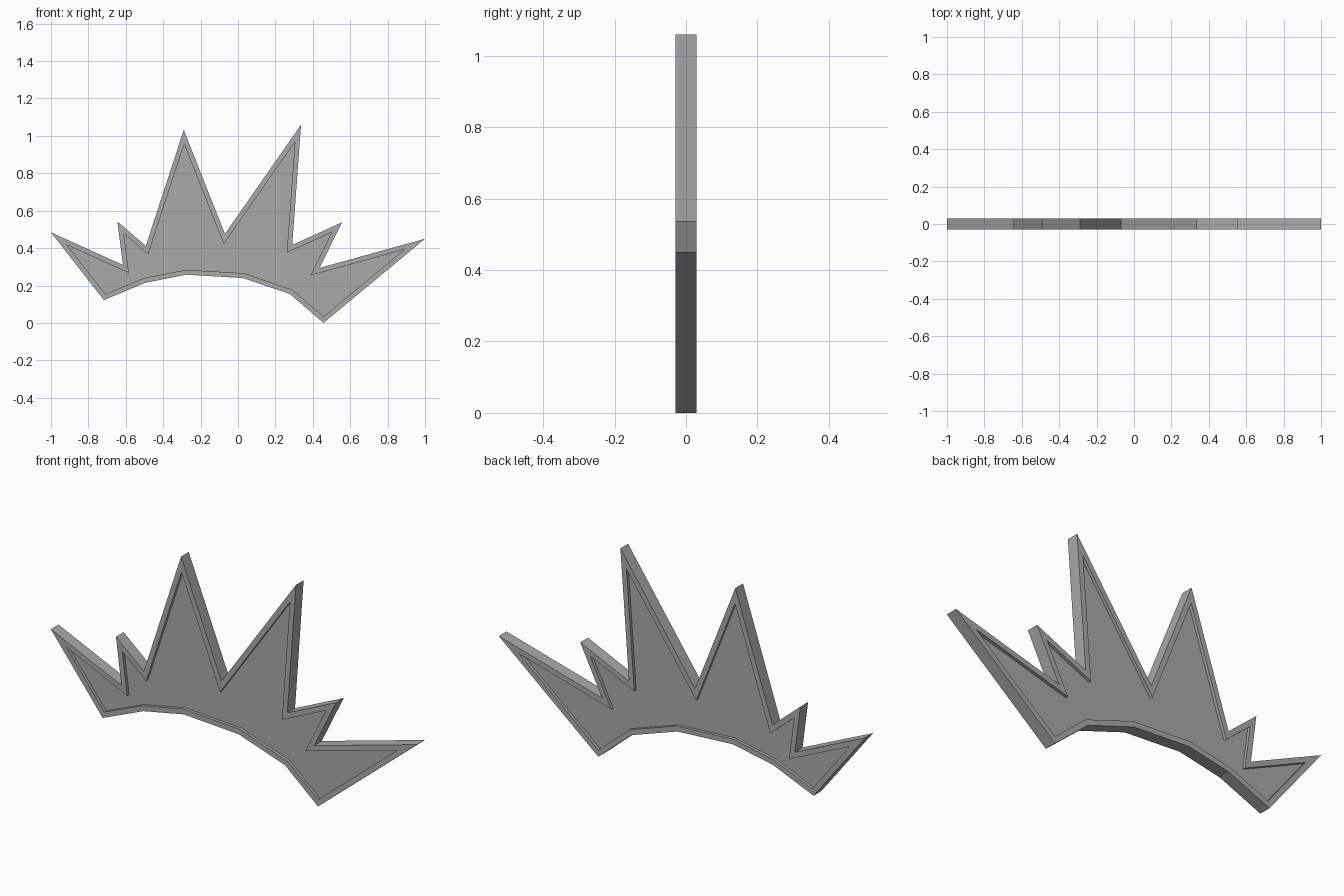
import bpy
import bmesh
from mathutils import Vector

if "Cube" in bpy.data.objects:
    bpy.data.objects.remove(bpy.data.objects["Cube"], do_unlink=True)

HALF_DEPTH = 0.03    # half thickness of the plate
RIM = 0.026          # width of the raised border
RECESS = 0.015       # depth of the sunken panel

grey = bpy.data.materials.new("plain_grey")
grey.use_nodes = True
grey.diffuse_color = (0.4, 0.4, 0.4, 1)
grey.node_tree.nodes["Principled BSDF"].inputs["Base Color"].default_value = (0.4, 0.4, 0.4, 1)

# Outline in x, z: spikes from right to left, then the arched lower edge back
spikes = [(-1, .484), (-.615, .31), (-.645, .542), (-.493, .412), (-.29, 1.032), (-.07, .476),
          (.337, 1.06), (.29, .417), (.556, .538), (.436, .294), (1, .45)]
arch = [(.457, 0), (.277, .155), (.026, .24), (-.275, .258), (-.495, .215), (-.717, .122)]
outline = [Vector(p) for p in spikes + arch]


def inward(points, distance):
    """Offset a clockwise outline inward with mitred corners."""
    result = []
    for i, p in enumerate(points):
        a = (p - points[i - 1]).normalized()
        b = (points[(i + 1) % len(points)] - p).normalized()
        na, nb = Vector((a.y, -a.x)), Vector((b.y, -b.x))
        result.append(p + (na + nb) * distance / (1 + na.dot(nb)))
    return result


panel = inward(outline, RIM)
bm = bmesh.new()


def ring(points, y):
    return [bm.verts.new((p.x, y, p.y)) for p in points]


def bridge(first, second):
    n = len(first)
    for i in range(n):
        j = (i + 1) % n
        bm.faces.new((first[i], first[j], second[j], second[i]))


# Rings run from the front panel, over the rim, to the back panel
floor = HALF_DEPTH - RECESS
rings = [ring(panel, -floor), ring(panel, -HALF_DEPTH), ring(outline, -HALF_DEPTH),
         ring(outline, HALF_DEPTH), ring(panel, HALF_DEPTH), ring(panel, floor)]
for first, second in zip(rings, rings[1:]):
    bridge(first, second)
caps = [bm.faces.new(rings[0]), bm.faces.new(rings[-1])]
bmesh.ops.recalc_face_normals(bm, faces=bm.faces)
bmesh.ops.triangulate(bm, faces=caps, ngon_method='EAR_CLIP')
bmesh.ops.recalc_face_normals(bm, faces=bm.faces)

mesh = bpy.data.meshes.new("spiked_crest")
bm.to_mesh(mesh)
bm.free()
mesh.materials.append(grey)
crest = bpy.data.objects.new("spiked_crest", mesh)
bpy.context.collection.objects.link(crest)
